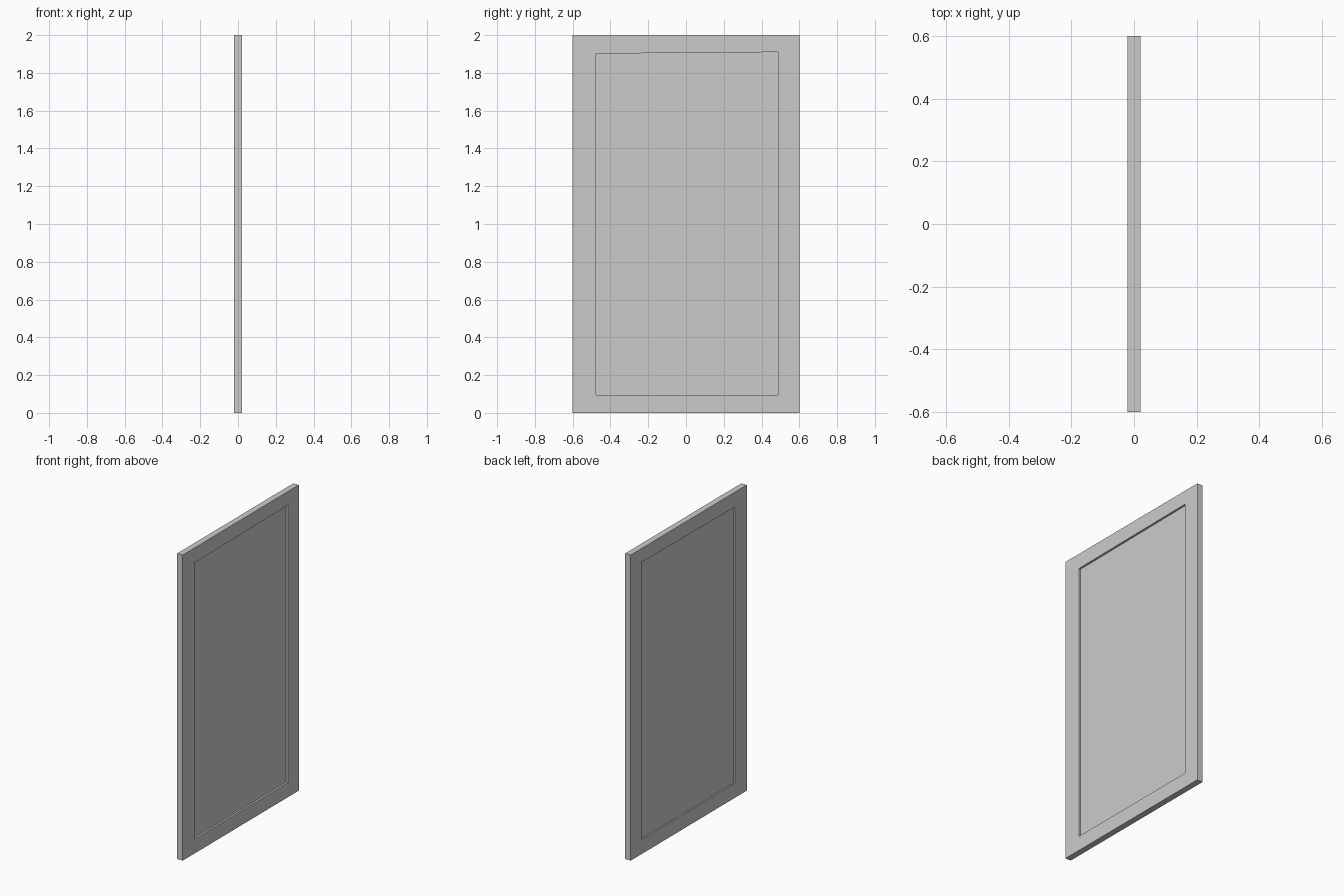
import bpy, bmesh

if "Cube" in bpy.data.objects:
    bpy.data.objects.remove(bpy.data.objects["Cube"])

HALF = 0.02                      # half thickness of the slab
PANE_FRONT, PANE_BACK = 0.007, -0.011
outer = [(-0.6, 0), (0.6, 0), (0.6, 2), (-0.6, 2)]
inner = [(-0.477, 0.095), (0.487, 0.095), (0.487, 1.91), (-0.477, 1.902)]

bm = bmesh.new()


def ring(points, x):
    return [bm.verts.new((x, y, z)) for y, z in points]


def bridge(a, b):
    for i in range(4):
        j = (i + 1) % 4
        bm.faces.new((a[i], a[j], b[j], b[i]))


# Frame border, recess walls and sunken panel on each side
rims = []
for x, depth in ((HALF, PANE_FRONT), (-HALF, PANE_BACK)):
    rim, lip, floor = ring(outer, x), ring(inner, x), ring(inner, depth)
    bridge(rim, lip)
    bridge(lip, floor)
    bm.faces.new(floor)
    rims.append(rim)

# Outer edges joining both sides
bridge(*rims)
bmesh.ops.recalc_face_normals(bm, faces=bm.faces)

mesh = bpy.data.meshes.new("door_panel")
bm.to_mesh(mesh)
bm.free()
bpy.context.collection.objects.link(bpy.data.objects.new("door_panel", mesh))
